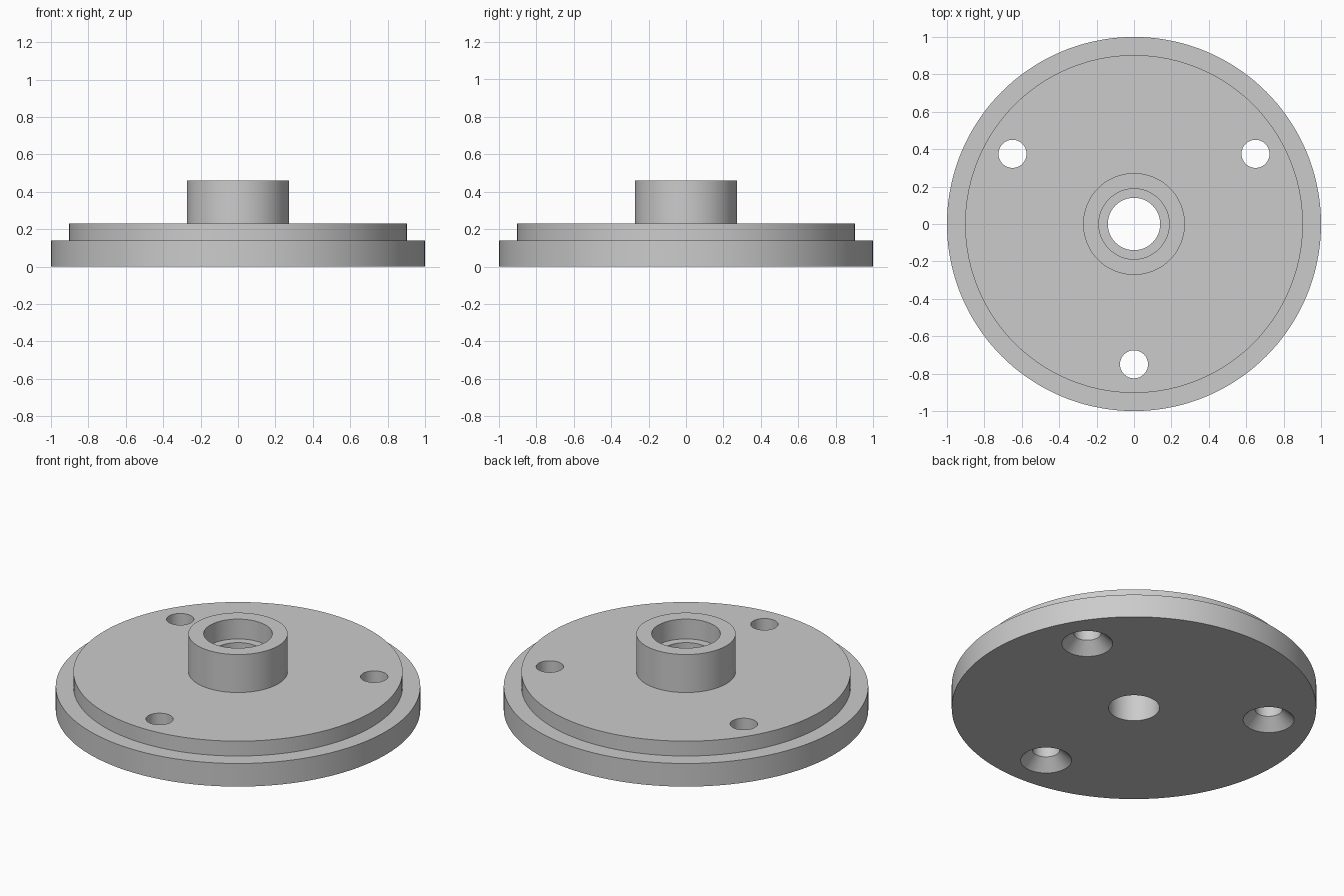
import bpy
import bmesh
from math import cos, sin, pi, radians

cube = bpy.data.objects.get("Cube")
if cube:
    bpy.data.objects.remove(cube, do_unlink=True)

metal = bpy.data.materials.new("light grey metal")
metal.use_nodes = True
grey = (0.6, 0.6, 0.6, 1)
metal.diffuse_color = grey
metal.node_tree.nodes["Principled BSDF"].inputs["Base Color"].default_value = grey


def lathe(name, profile, steps, closed=False):
    """Revolve a (radius, z) profile about z; open profiles get end caps."""
    bm = bmesh.new()
    rings = [[bm.verts.new((r * cos(2 * pi * i / steps), r * sin(2 * pi * i / steps), z))
              for i in range(steps)] for r, z in profile]
    pairs = list(zip(rings, rings[1:]))
    if closed:
        pairs.append((rings[-1], rings[0]))
    else:
        bm.faces.new(rings[0])
        bm.faces.new(rings[-1])
    for a, b in pairs:
        for i in range(steps):
            j = (i + 1) % steps
            bm.faces.new((a[i], a[j], b[j], b[i]))
    bmesh.ops.recalc_face_normals(bm, faces=bm.faces)
    mesh = bpy.data.meshes.new(name)
    bm.to_mesh(mesh)
    bm.free()
    mesh.materials.append(metal)
    obj = bpy.data.objects.new(name, mesh)
    bpy.context.collection.objects.link(obj)
    return obj


# Stepped flange with hub and counterbored centre hole
flange = lathe("hub_flange", [
    (0.14, 0), (1, 0), (1, 0.14), (0.903, 0.14), (0.903, 0.23),
    (0.272, 0.23), (0.272, 0.46), (0.188, 0.46), (0.188, 0.34), (0.14, 0.34),
], 144, closed=True)

# Three screw holes, countersunk from below
bpy.context.view_layer.objects.active = flange
flange.select_set(True)
for k in range(3):
    angle = radians(-90 + 120 * k)
    cutter = lathe("screw_hole_cutter",
                   [(0.15, -0.01), (0.075, 0.065), (0.075, 0.4)], 48)
    cutter.location = (0.75 * cos(angle), 0.75 * sin(angle), 0)
    cutter.hide_render = True
    cut = flange.modifiers.new("screw_hole", 'BOOLEAN')
    cut.operation = 'DIFFERENCE'
    cut.solver = 'EXACT'
    cut.object = cutter
    bpy.context.view_layer.update()
    bpy.ops.object.modifier_apply(modifier=cut.name)
    bpy.data.objects.remove(cutter, do_unlink=True)

# Smooth walls, crisp edges
bpy.ops.object.shade_smooth_by_angle(angle=radians(30))
